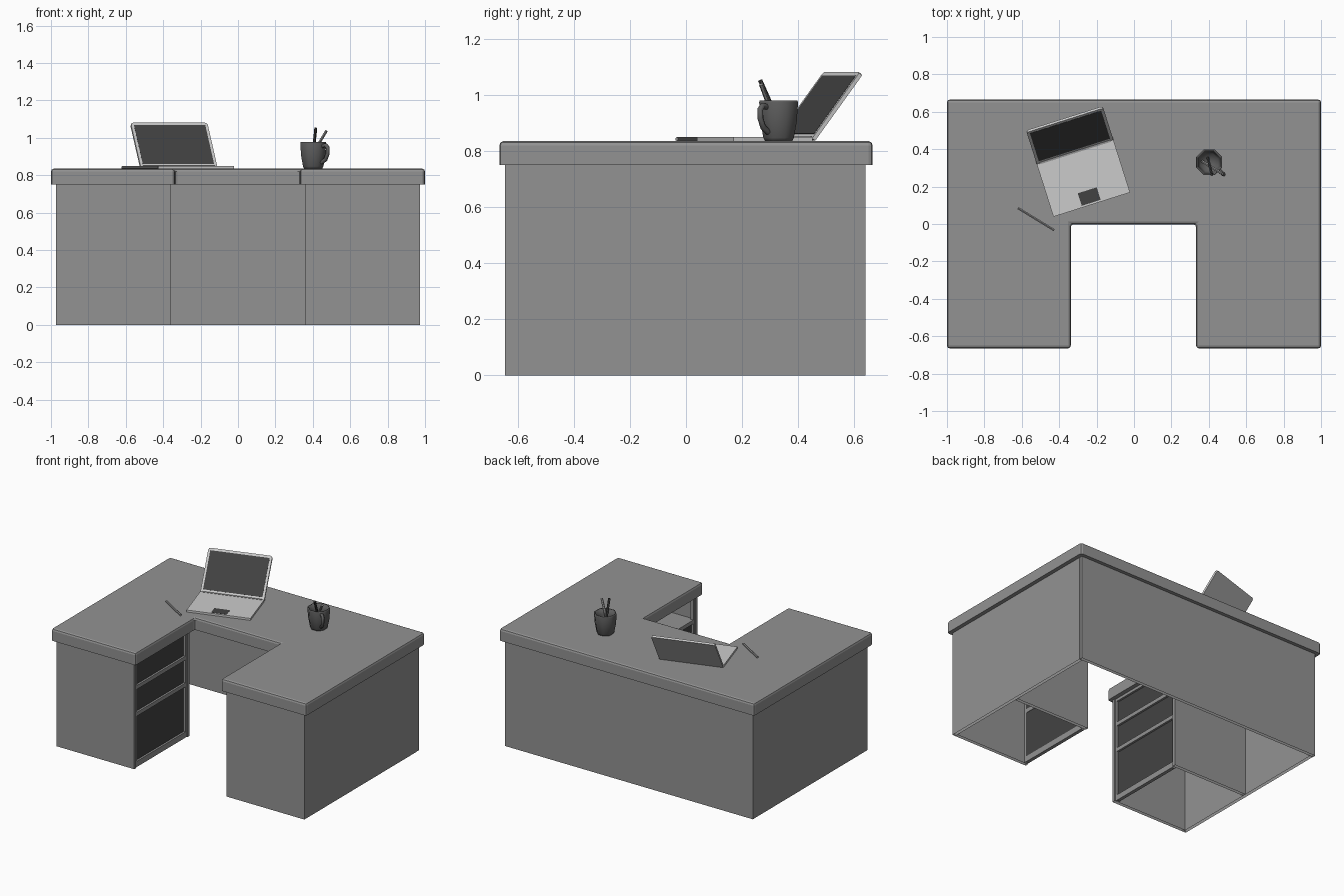
import bpy, bmesh, math
from mathutils import Vector, Matrix

if "Cube" in bpy.data.objects:
    bpy.data.objects.remove(bpy.data.objects["Cube"])


def material(name, v):
    m = bpy.data.materials.new(name)
    m.diffuse_color = (v, v, v, 1)
    m.use_nodes = True
    m.node_tree.nodes["Principled BSDF"].inputs["Base Color"].default_value = m.diffuse_color
    return m


DESK = material("desk_grey", 0.29)
DARK = material("dark", 0.055)
MUG = material("mug_grey", 0.11)
LIGHT = material("light", 0.55)


def finish(name, bm, mat=DESK, matrix=None):
    bmesh.ops.recalc_face_normals(bm, faces=bm.faces)
    me = bpy.data.meshes.new(name)
    bm.to_mesh(me)
    bm.free()
    ob = bpy.data.objects.new(name, me)
    bpy.context.collection.objects.link(ob)
    me.materials.append(mat)
    if matrix:
        ob.matrix_world = matrix
    return ob


def box(name, x, y, z, mat=DESK, open_bottom=False):
    bm = bmesh.new()
    bmesh.ops.create_cube(bm, size=1)
    if open_bottom:
        low = [f for f in bm.faces if f.calc_center_median().z < -.4]
        bmesh.ops.delete(bm, geom=low, context='FACES')
    for v in bm.verts:
        v.co = [min(r) + (c + 0.5) * (max(r) - min(r)) for c, r in zip(v.co, (x, y, z))]
    return finish(name, bm, mat)


def prism(name, pts, z0, z1, pick=None, width=0.0, segs=1, mat=DESK, matrix=None):
    """Extrude an outline in z; bevel the edges chosen by pick."""
    bm = bmesh.new()
    f = bm.faces.new([bm.verts.new((px, py, z0)) for px, py in pts])
    top = bmesh.ops.extrude_face_region(bm, geom=[f])["geom"]
    for v in top:
        if isinstance(v, bmesh.types.BMVert):
            v.co.z = z1
    bmesh.ops.recalc_face_normals(bm, faces=bm.faces)
    if pick:
        edges = [e for e in bm.edges if pick(*[v.co for v in e.verts])]
        bmesh.ops.bevel(bm, geom=edges, offset=width, segments=segs, profile=0.5, affect='EDGES')
    return finish(name, bm, mat, matrix)


def rod(name, a, b, r, mat=DESK, sides=6):
    a, b = Vector(a), Vector(b)
    bm = bmesh.new()
    bmesh.ops.create_cone(bm, cap_ends=True, segments=sides, radius1=r, radius2=r, depth=(b - a).length)
    rot = (b - a).to_track_quat('Z', 'Y').to_matrix().to_4x4()
    return finish(name, bm, mat, Matrix.Translation((a + b) / 2) @ rot)


# U-shaped desktop with softened top and corners
U = [(-1, -.665), (-.338, -.665), (-.338, -.002), (.332, -.002), (.332, -.665),
     (1, -.665), (1, .665), (-1, .665)]
prism("desktop", U, 0.75, 0.835, lambda a, b: max(a.z, b.z) > 0.8, 0.015, 2)

# Back panel, sides and the two hollow drawer pedestals (walls open underneath)
T = 0.022
box("back_panel", (-.973, .97), (.64 - T, .64), (0, .75), open_bottom=True)
for s, side in ((-1, "left"), (1, "right")):
    xo, xi = s * .972, s * .362
    box(side + "_side_panel", (xo, xo - s * T), (-.645, .64 - T), (0, .75), open_bottom=True)
    box(side + "_pedestal_front", (xo - s * T, xi), (-.645, -.645 + T), (0, .75), open_bottom=True)
    box(side + "_pedestal_back", (xo - s * T, xi), (-.025 - T, -.025), (0, .75), open_bottom=True)
    # drawer frame: posts and rails
    fx = (xi + s * .006, xi + s * .03)
    for i, y in enumerate((-.645 + T, -.025 - T - .015)):
        box(f"{side}_frame_post_{i}", fx, (y, y + .015), (0, .75), open_bottom=True)
    for i, z in enumerate((0, .36, .55, .73)):
        box(f"{side}_frame_rail_{i}", fx, (-.608, -.062), (z, z + (.04, .027, .027, .02)[i]))
    # recessed drawer fronts; the right pedestal has an open niche on top
    for i, (z0, z1) in enumerate(((.04, .36), (.387, .55), (.577, .73))):
        if s > 0 and i == 2:
            box("niche_shelf", (xi + .03, .95), (-.623, -.047), (.555, .577))
        else:
            box(f"{side}_drawer_{i}", (xi + s * .02, xi + s * .028), (-.608, -.062), (z0, z1), DARK)

# Laptop, turned on the desk, lid leaning back
BASE = Matrix.Translation((-.315, .385, .835)) @ Matrix.Rotation(math.radians(17.6), 4, 'Z')
LID = BASE @ Matrix.Translation((0, 0, .01)) @ Matrix.Rotation(math.radians(53), 4, 'X')


def rect(x0, x1, y0, y1):
    return [(x0, y0), (x1, y0), (x1, y1), (x0, y1)]


prism("laptop_base", rect(-.215, .215, -.295, 0), 0, .014, mat=LIGHT, matrix=BASE)
prism("laptop_touchpad", rect(-.053, .053, -.285, -.215), .013, .0148, mat=DARK, matrix=BASE)
prism("laptop_hinge", rect(-.2, .2, -.006, .004), .004, .016, mat=DESK, matrix=BASE)
prism("laptop_lid", rect(-.215, .215, 0, .296), -.014, 0,
      lambda a, b: abs(a.z - b.z) > .01 and a.y > .2, .015, 2, LIGHT, LID)
prism("laptop_screen", rect(-.2, .2, .02, .28), -.002, .0008, mat=DARK, matrix=LID)

# Eight-sided smooth mug, spun from a wall profile
CX, CY = .402, .33
bm = bmesh.new()
profile = [(0, 0), (.052, 0), (.059, .012), (.07, .07), (.075, .138), (.073, .144),
           (.066, .144), (.062, .1), (.05, .015), (0, .015)]
vs = [bm.verts.new((r, 0, z)) for r, z in profile]
es = [bm.edges.new(p) for p in zip(vs, vs[1:])]
bmesh.ops.spin(bm, geom=vs + es, cent=(0, 0, 0), axis=(0, 0, 1), angle=math.tau, steps=8)
bmesh.ops.remove_doubles(bm, verts=bm.verts, dist=1e-4)
for f in bm.faces:
    f.smooth = True
finish("mug", bm, MUG, Matrix.Translation((CX, CY, .835)) @ Matrix.Rotation(math.radians(22.5), 4, 'Z'))

# Mug handle: a swept path
cu = bpy.data.curves.new("mug_handle", 'CURVE')
cu.dimensions = '3D'
cu.bevel_depth, cu.bevel_resolution = .011, 1
sp = cu.splines.new('POLY')
path = [(.062, .12), (.088, .127), (.102, .112), (.1, .08), (.086, .05), (.058, .032)]
sp.points.add(len(path) - 1)
for p, (r, z) in zip(sp.points, path):
    p.co = (r, 0, z, 1)
cu.materials.append(MUG)
handle = bpy.data.objects.new("mug_handle", cu)
handle.location = (CX, CY, .835)
handle.rotation_euler.z = math.radians(-40)
bpy.context.collection.objects.link(handle)

# Pencils in the mug and one lying on the desk
rod("pencil_in_mug_1", (.395, .352, .853), (.416, .264, 1.052), .008, DARK)
rod("pencil_in_mug_2", (.365, .335, .857), (.473, .268, 1.037), .008)
rod("pencil_on_desk", (-.62, .085, .842), (-.427, -.033, .842), .007)
